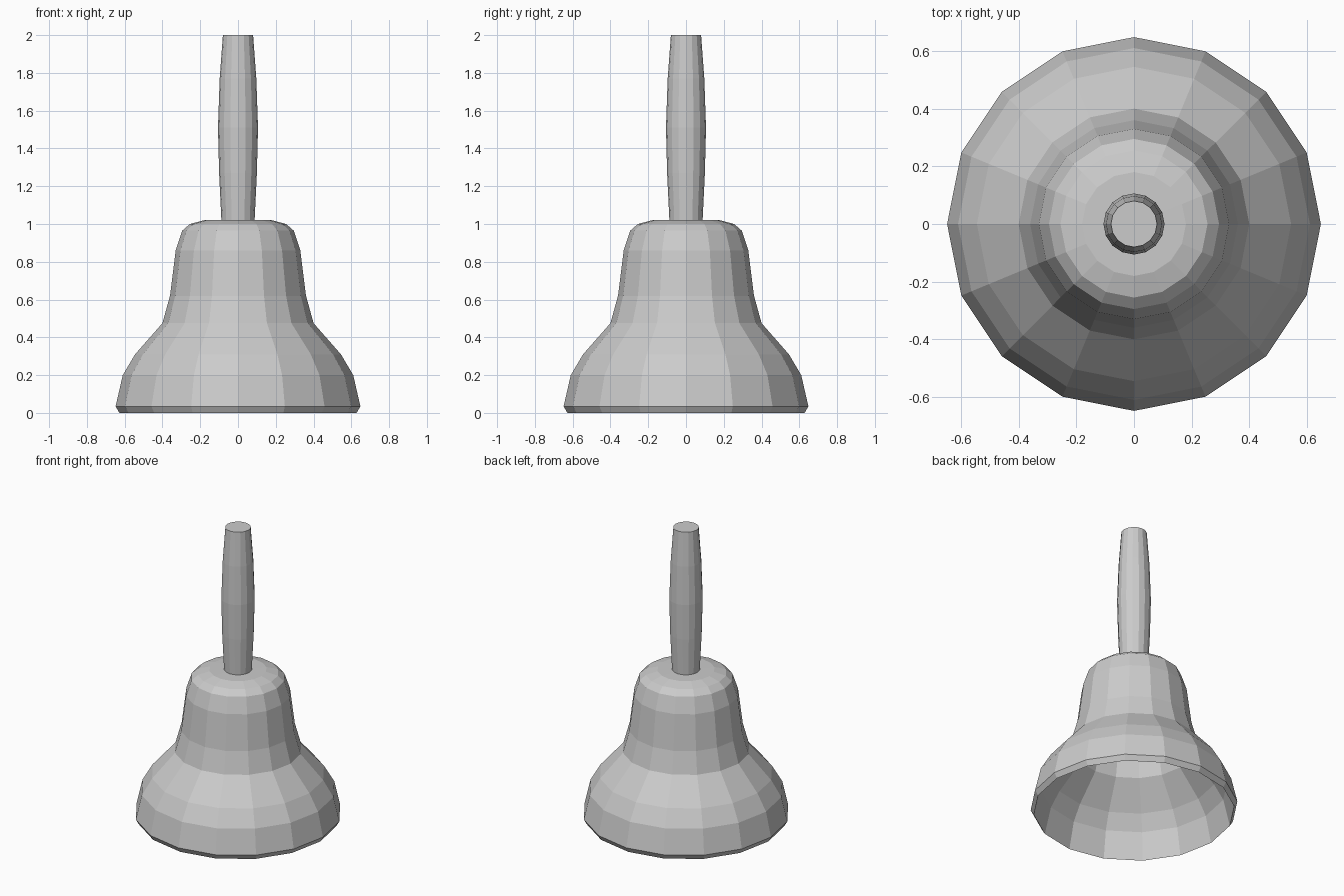
import bpy
import bmesh
from math import cos, sin, tau

cube = bpy.data.objects.get("Cube")
if cube:
    bpy.data.objects.remove(cube, do_unlink=True)

# Single grey finish
grey = bpy.data.materials.new("plain_grey")
grey.use_nodes = True
colour = (0.6, 0.6, 0.6, 1.0)
grey.diffuse_color = colour
grey.node_tree.nodes["Principled BSDF"].inputs["Base Color"].default_value = colour


def lathe(name, profile, sides=16):
    """Revolve (radius, height) points about z; radius 0 closes to a point."""
    bm = bmesh.new()
    rings = []
    for r, z in profile:
        if r == 0:
            rings.append([bm.verts.new((0, 0, z))] * sides)
        else:
            rings.append([bm.verts.new((r * cos(tau * i / sides), r * sin(tau * i / sides), z))
                          for i in range(sides)])
    for low, high in zip(rings, rings[1:]):
        for i in range(sides):
            j = (i + 1) % sides
            corners = list(dict.fromkeys((low[i], low[j], high[j], high[i])))
            bm.faces.new(corners)
    bmesh.ops.recalc_face_normals(bm, faces=bm.faces)
    mesh = bpy.data.meshes.new(name)
    bm.to_mesh(mesh)
    bm.free()
    mesh.materials.append(grey)
    obj = bpy.data.objects.new(name, mesh)
    bpy.context.collection.objects.link(obj)
    return obj


# Hollow bell: outer wall from crown to lip, then inner wall back up
outer = [(0, 1.022), (0.18, 1.02), (0.255, 1.0), (0.295, 0.965), (0.33, 0.86),
         (0.36, 0.62), (0.40, 0.475), (0.545, 0.31), (0.61, 0.2), (0.648, 0.035)]
inner = [(0.628, 0.0), (0.585, 0.18), (0.525, 0.28), (0.375, 0.45), (0.33, 0.61),
         (0.30, 0.85), (0.24, 0.96), (0, 0.985)]
lathe("bell_body", outer + inner)

# Solid handle with a gentle swell
lathe("handle", [(0, 1.0), (0.087, 1.0), (0.1, 1.27), (0.106, 1.51),
                 (0.097, 1.77), (0.08, 2.0), (0, 2.0)])
